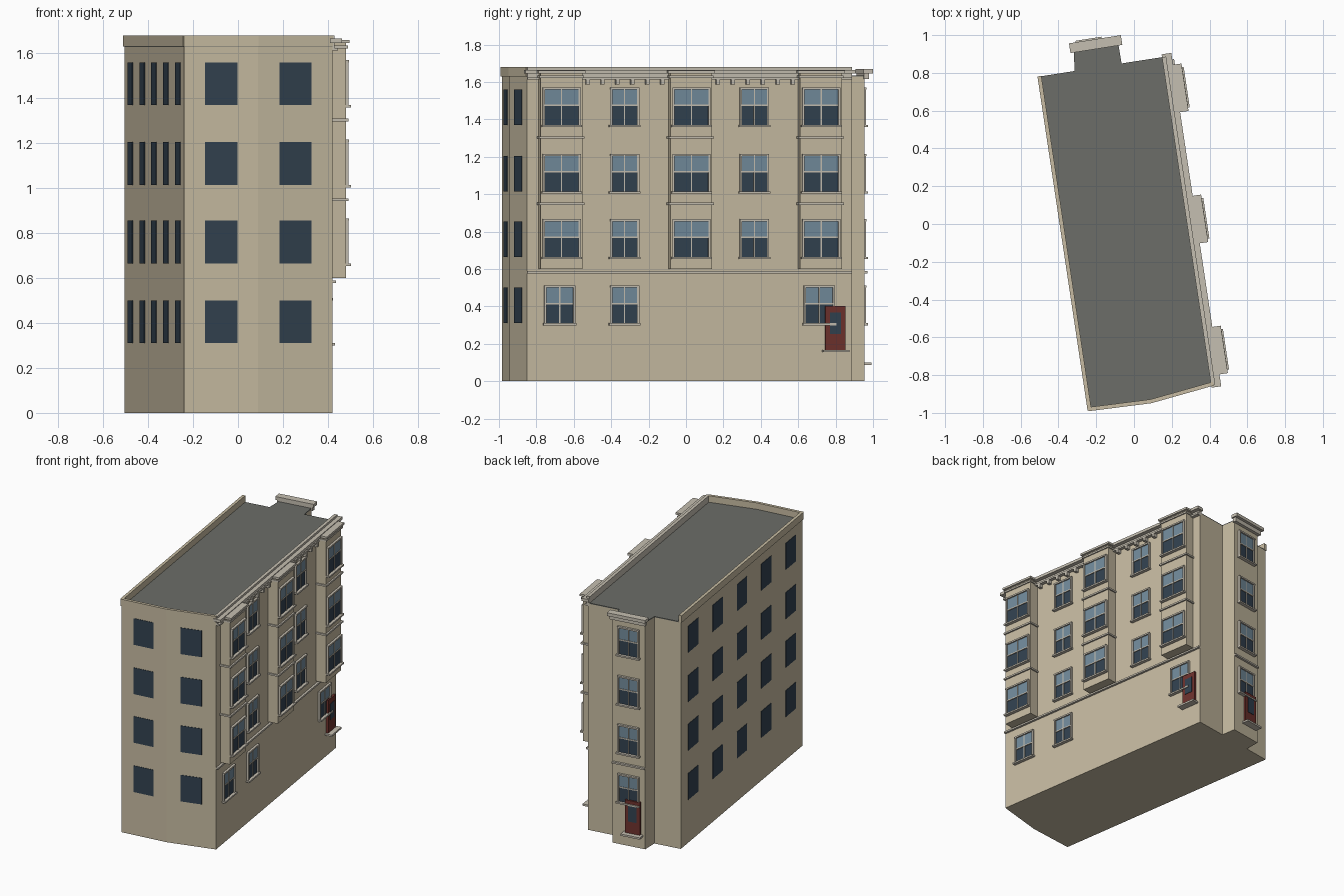
import bpy, bmesh
from mathutils import Vector

if "Cube" in bpy.data.objects:
    bpy.data.objects.remove(bpy.data.objects["Cube"])

def material(name, r, g, b):
    m = bpy.data.materials.new(name)
    m.diffuse_color = (r, g, b, 1)
    m.use_nodes = True
    m.node_tree.nodes["Principled BSDF"].inputs["Base Color"].default_value = m.diffuse_color
    return m

WALL = material("wall_stone", .57, .50, .36)
TRIM = material("trim_stone", .56, .52, .44)
ROOF = material("roof_grey", .15, .155, .14)
DARK = material("dark_glass", .032, .054, .08)
LIGHT = material("light_glass", .17, .26, .33)
DOOR = material("door_red", .155, .032, .026)

parts = {}  # part name -> (bmesh, material)

def get_part(name, mat):
    if name not in parts:
        parts[name] = (bmesh.new(), mat)
    return parts[name][0]

class Wall:
    """Straight wall in plan: s runs along it, o points outward."""
    def __init__(self, a, b):
        self.a = Vector((*a, 0))
        d = Vector((*b, 0)) - self.a
        self.length = d.length
        self.d = d.normalized()
        self.n = Vector((self.d.y, -self.d.x, 0))

    def box(self, name, mat, s0, s1, o0, o1, z0, z1):
        bm = get_part(name, mat)
        rings = []
        for z in (z0, z1):
            rings.append([bm.verts.new(self.a + self.d * s + self.n * o + Vector((0, 0, z)))
                          for s, o in ((s0, o0), (s0, o1), (s1, o1), (s1, o0))])
        lo, hi = rings
        bm.faces.new(lo)
        bm.faces.new(hi)
        for i in range(4):
            j = (i + 1) % 4
            bm.faces.new((lo[i], lo[j], hi[j], hi[i]))

def prism(name, mat, outline, z0, z1):
    bm = get_part(name, mat)
    f = bm.faces.new([bm.verts.new((x, y, z0)) for x, y in outline])
    top = bmesh.ops.extrude_face_region(bm, geom=[f])["geom"]
    bmesh.ops.translate(bm, verts=[v for v in top if isinstance(v, bmesh.types.BMVert)],
                        vec=(0, 0, z1 - z0))

ROWS = (.31, .665, 1.015, 1.37)   # window sill heights
WIN_H = .19

def plain_window(w, s):
    for z in ROWS:
        w.box("plain_windows", DARK, s - .073, s + .073, -.01, .003, z, z + WIN_H)

def sash_window(w, s, z, width, o=0):
    h, f, e = WIN_H, .011, width / 2
    mid = z + h * .55
    w.box("lower_sash_glass", DARK, s - e, s + e, o - .005, o + .004, z, mid)
    w.box("upper_sash_glass", LIGHT, s - e, s + e, o - .005, o + .006, mid, z + h)
    for side in (-1, 1):
        c = s + side * (e + f / 2)
        w.box("window_frames", TRIM, c - f / 2, c + f / 2, o - .005, o + .014, z, z + h)
    w.box("window_frames", TRIM, s - e - f, s + e + f, o - .005, o + .016, z + h, z + h + f)
    w.box("window_bars", TRIM, s - e, s + e, o, o + .010, mid - .004, mid + .004)
    w.box("window_bars", TRIM, s - .003, s + .003, o, o + .009, z, z + h)
    w.box("window_sills", TRIM, s - e - .017, s + e + .017, o - .005, o + .024, z - .011, z)

def door(w, s, z):
    w.box("doors", DOOR, s - .054, s + .054, -.005, .016, z, z + .235)
    w.box("door_glass", DARK, s - .03, s + .03, 0, .019, z + .085, z + .20)
    w.box("door_steps", TRIM, s - .07, s + .07, -.005, .05, z - .013, z)

# Main block with bent front and rear wing
outline = [(-.24, -.985), (.09, -.943), (.42, -.85), (.16, .885), (-.066, .85),
           (-.083, .955), (-.318, .918), (-.315, .81), (-.505, .78)]
prism("main_walls", WALL, outline, 0, 1.628)
prism("flat_roof", ROOF, outline, 1.628, 1.634)
front_a = Wall(outline[0], outline[1])
front_b = Wall(outline[1], outline[2])
side = Wall(outline[2], outline[3])
wing = Wall(outline[5], outline[6])
left = Wall(outline[8], outline[0])

# Parapet on the plain sides
for w in (left, front_a, front_b):
    w.box("parapet", WALL, -.002, w.length + .002, -.015, .006, 1.63, 1.68)

# Plain windows
for w in (front_a, front_b):
    plain_window(w, w.length / 2)
for i in range(5):
    plain_window(left, left.length * (i + .5) / 5)

# Decorated side: bays in alternate columns
L = side.length
for i in range(5):
    s = L * (i + .5) / 5
    bay = i % 2 == 0
    if bay:
        side.box("bays", WALL, s - .113, s + .113, -.01, .07, .6, 1.645)
        for z in (.943, 1.297):
            side.box("bay_bands", TRIM, s - .122, s + .122, -.01, .081, z, z + .012)
        side.box("bay_caps", TRIM, s - .12, s + .12, -.01, .078, 1.622, 1.634)
        side.box("bay_caps", TRIM, s - .127, s + .127, -.01, .085, 1.645, 1.66)
    for r, z in enumerate(ROWS):
        if r == 0:
            if i in (0, 1, 4):
                sash_window(side, s, z, .145 if bay else .135)
        else:
            sash_window(side, s, z, .183 if bay else .135, .07 if bay else 0)

# String course, cornice and brackets
side.box("string_courses", TRIM, 0, L, -.005, .016, .577, .589)
side.box("cornices", TRIM, -.015, L + .015, -.012, .04, 1.645, 1.665)
side.box("cornices", WALL, 0, L, -.012, .01, 1.62, 1.68)
side.box("cornices", TRIM, 0, L, -.01, .025, 1.612, 1.624)
for start in (.325, 1.03):
    for k in range(6):
        s = start + k * .081
        side.box("brackets", TRIM, s - .01, s + .01, -.005, .028, 1.586, 1.613)
door(side, 1.665, .168)

# Wing end
wl = wing.length
for z in ROWS:
    sash_window(wing, wl / 2, z, .135)
wing.box("string_courses", TRIM, 0, wl, -.005, .016, .577, .589)
wing.box("cornices", TRIM, -.01, wl + .01, -.005, .022, 1.615, 1.645)
wing.box("cornices", TRIM, -.02, wl + .02, -.01, .042, 1.645, 1.668)
door(wing, wl - .085, .1)

# Turn every part into an object
for name, (bm, mat) in parts.items():
    bmesh.ops.recalc_face_normals(bm, faces=bm.faces[:])
    me = bpy.data.meshes.new(name)
    bm.to_mesh(me)
    bm.free()
    me.materials.append(mat)
    bpy.context.collection.objects.link(bpy.data.objects.new(name, me))
